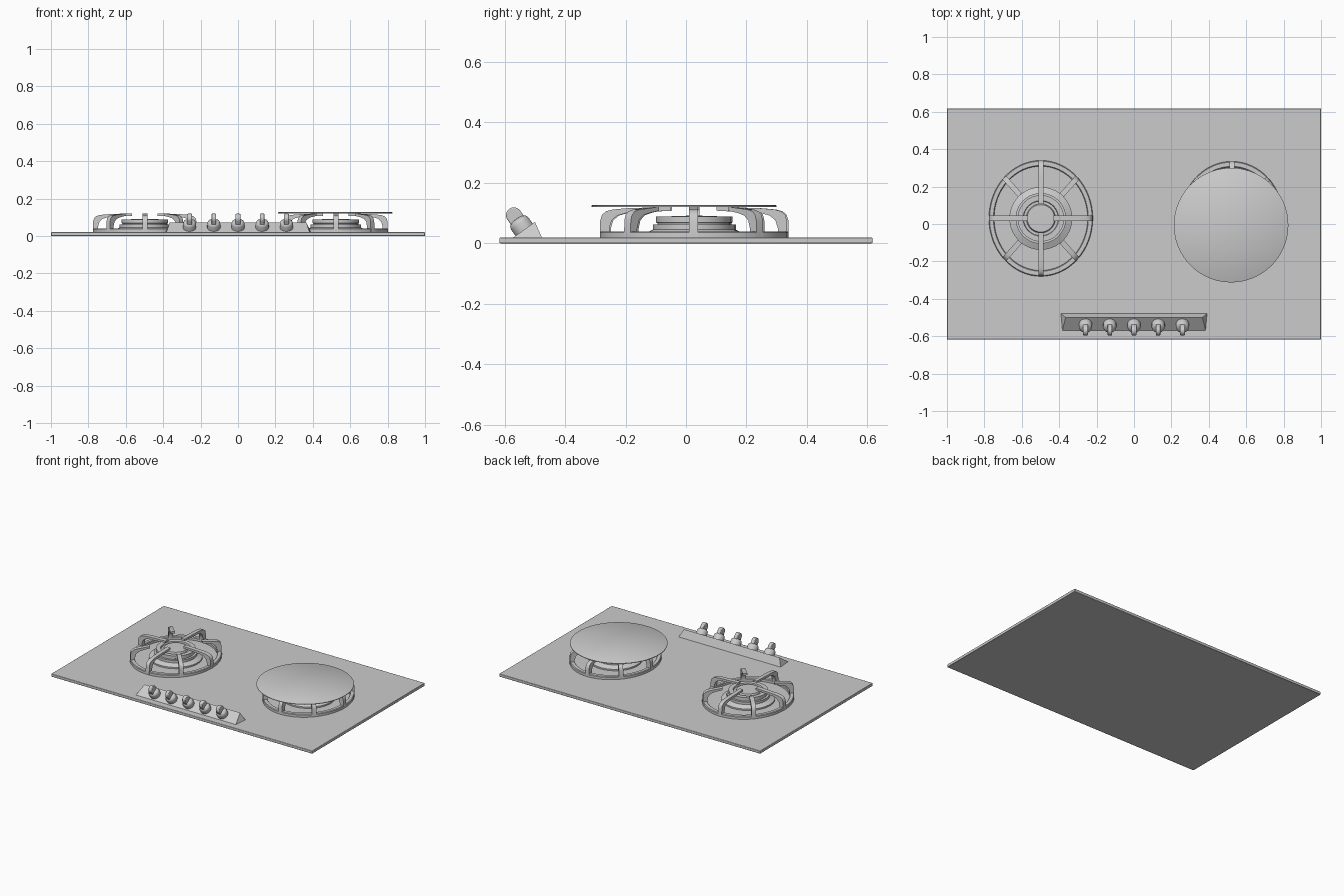
import bpy, bmesh, math
from mathutils import Vector, Matrix

cube = bpy.data.objects.get("Cube")
if cube:
    bpy.data.objects.remove(cube, do_unlink=True)

GREY = (0.6, 0.6, 0.6, 1.0)
mat = bpy.data.materials.new("grey metal")
mat.use_nodes = True
mat.diffuse_color = GREY
mat.node_tree.nodes["Principled BSDF"].inputs["Base Color"].default_value = GREY


def finish(name, bm, matrix=Matrix(), bevel=0.0):
    """Turn a bmesh into a named, coloured object with crisp smooth shading."""
    bm.transform(matrix)
    bmesh.ops.recalc_face_normals(bm, faces=bm.faces)
    mesh = bpy.data.meshes.new(name)
    bm.to_mesh(mesh)
    bm.free()
    mesh.materials.append(mat)
    obj = bpy.data.objects.new(name, mesh)
    bpy.context.collection.objects.link(obj)
    if bevel:
        mod = obj.modifiers.new("soft edges", "BEVEL")
        mod.width, mod.segments = bevel, 2
    bpy.ops.object.select_all(action="DESELECT")
    obj.select_set(True)
    bpy.context.view_layer.objects.active = obj
    bpy.ops.object.shade_smooth_by_angle(angle=math.radians(35))
    return obj


def lathe(bm, profile, steps=64, closed=False):
    """Spin an (r, z) profile around the z axis."""
    verts = [bm.verts.new((r, 0, z)) for r, z in profile]
    pairs = list(zip(verts, verts[1:]))
    if closed:
        pairs.append((verts[-1], verts[0]))
    edges = [bm.edges.new(p) for p in pairs]
    bmesh.ops.spin(bm, geom=verts + edges, cent=(0, 0, 0), axis=(0, 0, 1),
                   angle=math.tau, steps=steps)
    bmesh.ops.remove_doubles(bm, verts=bm.verts, dist=1e-5)


def slab(bm, profile, width, matrix=Matrix()):
    """Extrude an (x, z) outline to a given width along y."""
    face = bm.faces.new([bm.verts.new(matrix @ Vector((x, -width / 2, z)))
                         for x, z in profile])
    ext = bmesh.ops.extrude_face_region(bm, geom=[face])["geom"]
    shift = matrix.to_3x3() @ Vector((0, width, 0))
    bmesh.ops.translate(bm, verts=[g for g in ext if isinstance(g, bmesh.types.BMVert)],
                        vec=shift)


# Base plate
bm = bmesh.new()
bmesh.ops.create_cube(bm, size=1)
finish("base_plate", bm, Matrix.Translation((0, 0, 0.01)) @ Matrix.Diagonal((2, 1.234, 0.02, 1)),
       bevel=0.003)


def build_burner(side, cx, cy):
    place = Matrix.Translation((cx, cy, 0))
    stretch = place @ Matrix.Diagonal((1, 1.115, 1, 1))

    # Stepped burner head with a grooved cap
    bm = bmesh.new()
    lathe(bm, [(0, 0.02), (0.168, 0.02), (0.168, 0.03), (0.135, 0.045), (0.135, 0.062),
               (0.120, 0.062), (0.120, 0.067), (0.124, 0.069), (0.124, 0.088),
               (0.095, 0.088), (0.092, 0.078), (0.078, 0.078), (0.073, 0.09), (0, 0.092)])
    finish(side + "_burner_head", bm, place)

    # Grate ring
    bm = bmesh.new()
    lathe(bm, [(0.25, 0.019), (0.278, 0.019), (0.278, 0.036), (0.274, 0.04),
               (0.254, 0.04), (0.25, 0.036)], closed=True)
    finish(side + "_grate_ring", bm, stretch)

    # Eight curved arms, alternating long and short
    bm = bmesh.new()
    for i in range(8):
        inner = 0.068 if i % 2 == 0 else 0.158
        arm = [(0.278, 0.02), (0.277, 0.075), (0.272, 0.094), (0.26, 0.106), (0.24, 0.112),
               (0.2, 0.116), (inner, 0.121), (inner, 0.108), (0.2, 0.1), (0.226, 0.092),
               (0.243, 0.076), (0.25, 0.05), (0.25, 0.02)]
        slab(bm, arm, 0.027, Matrix.Rotation(i * math.pi / 4, 4, "Z"))
    finish(side + "_grate_arms", bm, stretch)


build_burner("right", -0.498, 0.03)
build_burner("left", 0.523, 0.025)

# Round griddle resting on the left grate
bm = bmesh.new()
lathe(bm, [(0, 0.1195), (0.303, 0.1195), (0.306, 0.121), (0.306, 0.125), (0.303, 0.127),
           (0, 0.127)], steps=96)
finish("griddle_disc", bm, Matrix.Translation((0.519, -0.006, 0)))

# Sloped control panel wedge with slightly raked ends
FRONT, RIDGE, BACK, TOP = -0.572, -0.5, -0.477, 0.071
bm = bmesh.new()
ends = [[bm.verts.new((s * x, y, z)) for x, y, z in
         ((0.383, FRONT, 0.019), (0.366, RIDGE, TOP), (0.391, BACK, 0.019))] for s in (-1, 1)]
bm.faces.new(ends[0])
bm.faces.new(ends[1])
for i in range(3):
    j = (i + 1) % 3
    bm.faces.new((ends[0][i], ends[0][j], ends[1][j], ends[1][i]))
finish("control_panel", bm)

# Five knobs standing square to the sloped face
tilt = math.atan2(TOP - 0.02, RIDGE - FRONT)
for i in range(5):
    seat = (Matrix.Translation(((i - 2) * 0.1295, -0.535, 0.044))
            @ Matrix.Rotation(tilt, 4, "X"))
    bm = bmesh.new()
    lathe(bm, [(0, -0.004), (0.035, -0.004), (0.035, 0.026), (0.032, 0.036), (0.022, 0.044),
               (0, 0.047)], steps=32)
    finish(f"knob_base_{i + 1}", bm, seat)

    # Rounded grip bar across the knob
    bm = bmesh.new()
    arc = [(0.026 * math.cos(a), 0.06 + 0.026 * math.sin(a))
           for a in (k * math.pi / 12 for k in range(13))]
    slab(bm, [(0.026, 0.03)] + arc + [(-0.026, 0.03)], 0.026,
         seat @ Matrix.Rotation(math.pi / 2, 4, "Z"))
    finish(f"knob_grip_{i + 1}", bm, bevel=0.004)
